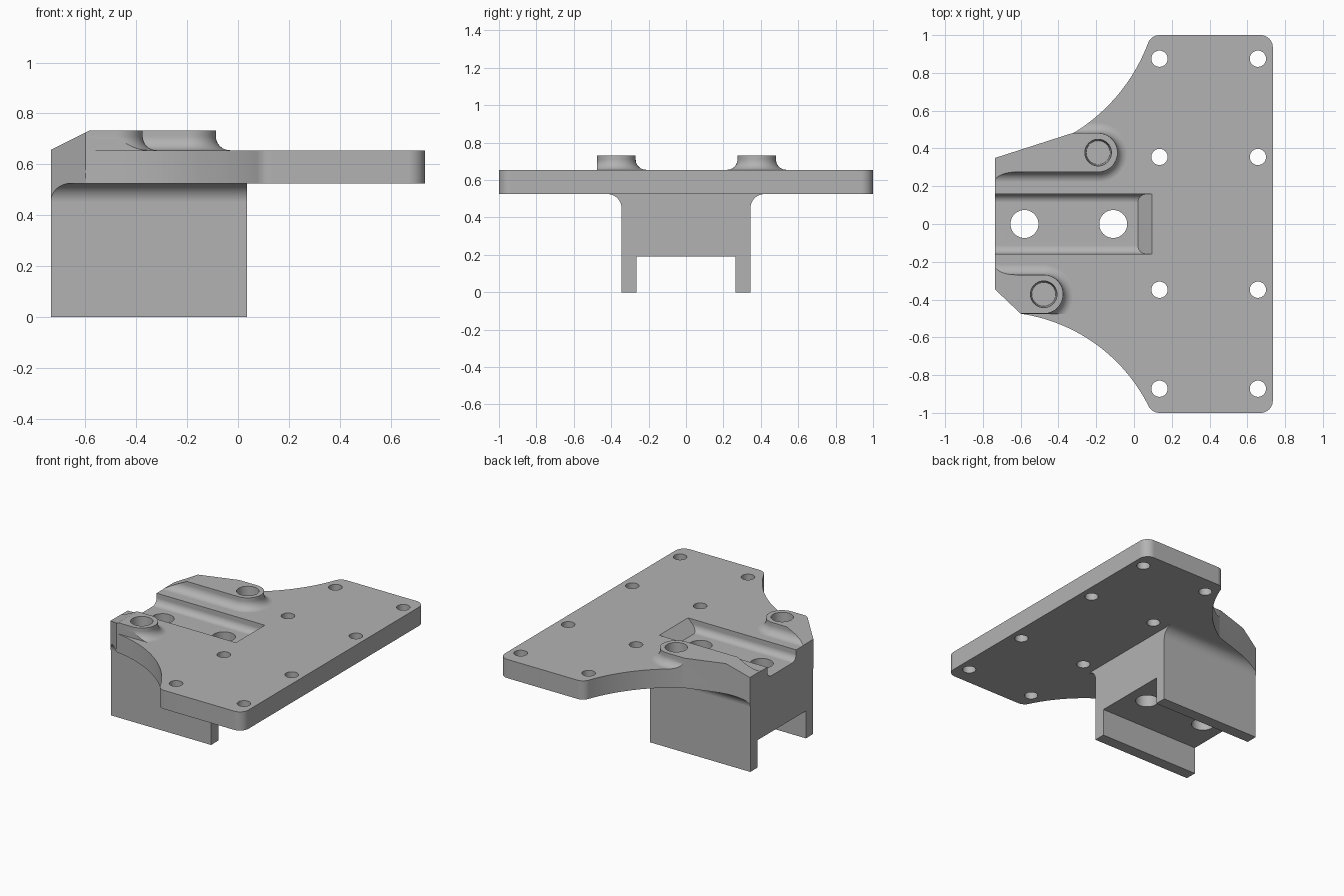
import bpy, bmesh
from math import sin, cos, radians
from mathutils import Vector

cube = bpy.data.objects.get("Cube")
if cube:
    bpy.data.objects.remove(cube, do_unlink=True)

grey = bpy.data.materials.new("plain grey")
grey.use_nodes = True
grey.diffuse_color = (0.45, 0.45, 0.45, 1)
grey.node_tree.nodes["Principled BSDF"].inputs["Base Color"].default_value = grey.diffuse_color

PLATE_LOW, PLATE_TOP, BOSS_TOP = 0.525, 0.655, 0.732
BACK = -0.735


def arc(cx, cy, r, a0, a1, n=10):
    angles = [radians(a0 + (a1 - a0) * i / n) for i in range(n + 1)]
    return [(cx + r * cos(a), cy + r * sin(a)) for a in angles]


def hollow_arc(p, q, half, n=28):
    """Inner points of an arc from p to q, centred to the right of the chord."""
    p, q = Vector(p), Vector(q)
    d, h = q - p, radians(half)
    right = Vector((d.y, -d.x)).normalized()
    r = d.length / (2 * sin(h))
    centre = (p + q) / 2 + right * r * cos(h)
    pts = []
    for i in range(1, n):
        a = -h + 2 * h * i / n
        pts.append(tuple(centre + r * (d.normalized() * sin(a) - right * cos(a))))
    return pts


def loft(name, rings):
    bm = bmesh.new()
    loops = [[bm.verts.new(p) for p in ring] for ring in rings]
    n = len(loops[0])
    for a, b in zip(loops, loops[1:]):
        for i in range(n):
            j = (i + 1) % n
            bm.faces.new((a[i], a[j], b[j], b[i]))
    bm.faces.new(loops[0][::-1])
    bm.faces.new(loops[-1])
    bmesh.ops.recalc_face_normals(bm, faces=bm.faces)
    mesh = bpy.data.meshes.new(name)
    bm.to_mesh(mesh)
    bm.free()
    mesh.materials.append(grey)
    ob = bpy.data.objects.new(name, mesh)
    bpy.context.collection.objects.link(ob)
    return ob


def prism_z(name, pts, z0, z1):
    return loft(name, [[(x, y, z) for x, y in pts] for z in (z0, z1)])


def prism_x(name, pts, x0, x1):
    return loft(name, [[(x, y, z) for y, z in pts] for x in (x0, x1)])


def cylinder(name, x, y, r0, r1, z0, z1):
    return loft(name, [[(px, py, z) for px, py in arc(x, y, r, 0, 360, 40)[:-1]]
                       for r, z in ((r0, z0), (r1, z1))])


def combine(target, tool, operation):
    mod = target.modifiers.new("combine", "BOOLEAN")
    mod.operation, mod.object, mod.solver = operation, tool, "EXACT"
    with bpy.context.temp_override(object=target, active_object=target):
        bpy.ops.object.modifier_apply(modifier=mod.name)
    bpy.data.objects.remove(tool, do_unlink=True)


# Outline shared by the plate, block and bosses
upper = [(0.076, 0.962), (-0.315, 0.485)]
lower = [(-0.6, -0.475), (0.076, -0.962)]
outline = (arc(0.67, -0.935, 0.065, -90, 0) + arc(0.67, 0.935, 0.065, 0, 90)
           + arc(0.135, 0.935, 0.065, 90, 155) + hollow_arc(*upper, 19)
           + [upper[1], (BACK, 0.35), (BACK, -0.347), lower[0]]
           + hollow_arc(*lower, 27.5) + arc(0.135, -0.935, 0.065, 205, 270))

# Flat plate
body = prism_z("mounting_bracket",
               [(-1, -1.2), (1, -1.2), (1, 1.2), (-1, 1.2)], PLATE_LOW, PLATE_TOP)

# Block below, with filleted flanks and an open channel underneath
half = [(0.265, 0.19), (0.265, 0), (0.345, 0)]
half += arc(0.42, 0.45, 0.075, 180, 90) + [(0.42, 0.6)]
profile = half + [(-y, z) for y, z in reversed(half)]
combine(body, prism_x("block", profile, -1, 0.035), "UNION")


# Raised bosses with a fillet around the foot
def boss(name, cx, cy, r, fillet=0.055):
    steps = [(0.6, fillet)]
    steps += [(PLATE_TOP + fillet * (1 - cos(radians(a))), fillet * (1 - sin(radians(a))))
              for a in range(0, 91, 10)]
    steps.append((BOSS_TOP, 0))
    rings = []
    for z, extra in steps:
        R = r + extra
        pts = arc(cx, cy, R, -90, 90, 28) + [(-1, cy + R), (-1, cy - R)]
        rings.append([(x, y, z) for x, y in pts])
    return loft(name, rings)


left_boss = boss("left_boss", -0.19, 0.378, 0.103)
right_boss = boss("right_boss", -0.478, -0.372, 0.103)
trim = prism_z("outer_trim", [(-2, -0.9), (1, -0.9), (1, -0.476), (-2, -0.476)], 0.5, 1)
combine(right_boss, trim, "DIFFERENCE")
for part in (left_boss, right_boss):
    combine(body, part, "UNION")

# Trim everything to the outline, then slope the back of the bosses
combine(body, prism_z("outline", outline, -0.1, 1), "INTERSECT")
slope = [(-0.935, 0.557), (-0.535, 0.757), (-0.535, 0.9), (-0.935, 0.9)]
combine(body, loft("slope", [[(x, y, z) for x, z in slope] for y in (-1, 1)]), "DIFFERENCE")

# Groove along the top, round at the floor corners and ramped at its end
FLOOR, W, R = 0.58, 0.158, 0.045
groove = ([(W, 0.8)] + arc(W - R, FLOOR + R, R, 0, -90)
          + arc(R - W, FLOOR + R, R, 270, 180) + [(-W, 0.8)])
rings = [[(-1, y, z) for y, z in groove],
         [(0.02 + z - FLOOR, y, z) for y, z in groove]]
combine(body, loft("groove", rings), "DIFFERENCE")

# Through holes in the plate and the block, blind holes in the bosses
for x in (0.135, 0.656):
    for y in (0.875, 0.355, -0.348, -0.872):
        combine(body, cylinder("screw_hole", x, y, 0.043, 0.043, 0.4, 0.8), "DIFFERENCE")
for x in (-0.58, -0.11):
    combine(body, cylinder("bolt_hole", x, 0, 0.074, 0.074, 0.1, 0.8), "DIFFERENCE")
for x, y in ((-0.19, 0.378), (-0.478, -0.372)):
    combine(body, cylinder("pin_hole", x, y, 0.063, 0.071, 0.56, BOSS_TOP + 0.01), "DIFFERENCE")

# Smooth curves, crisp edges
bpy.ops.object.select_all(action="DESELECT")
body.select_set(True)
bpy.context.view_layer.objects.active = body
bpy.ops.object.shade_smooth_by_angle(angle=radians(25))
weighted = body.modifiers.new("even_shading", "WEIGHTED_NORMAL")
weighted.keep_sharp = True
